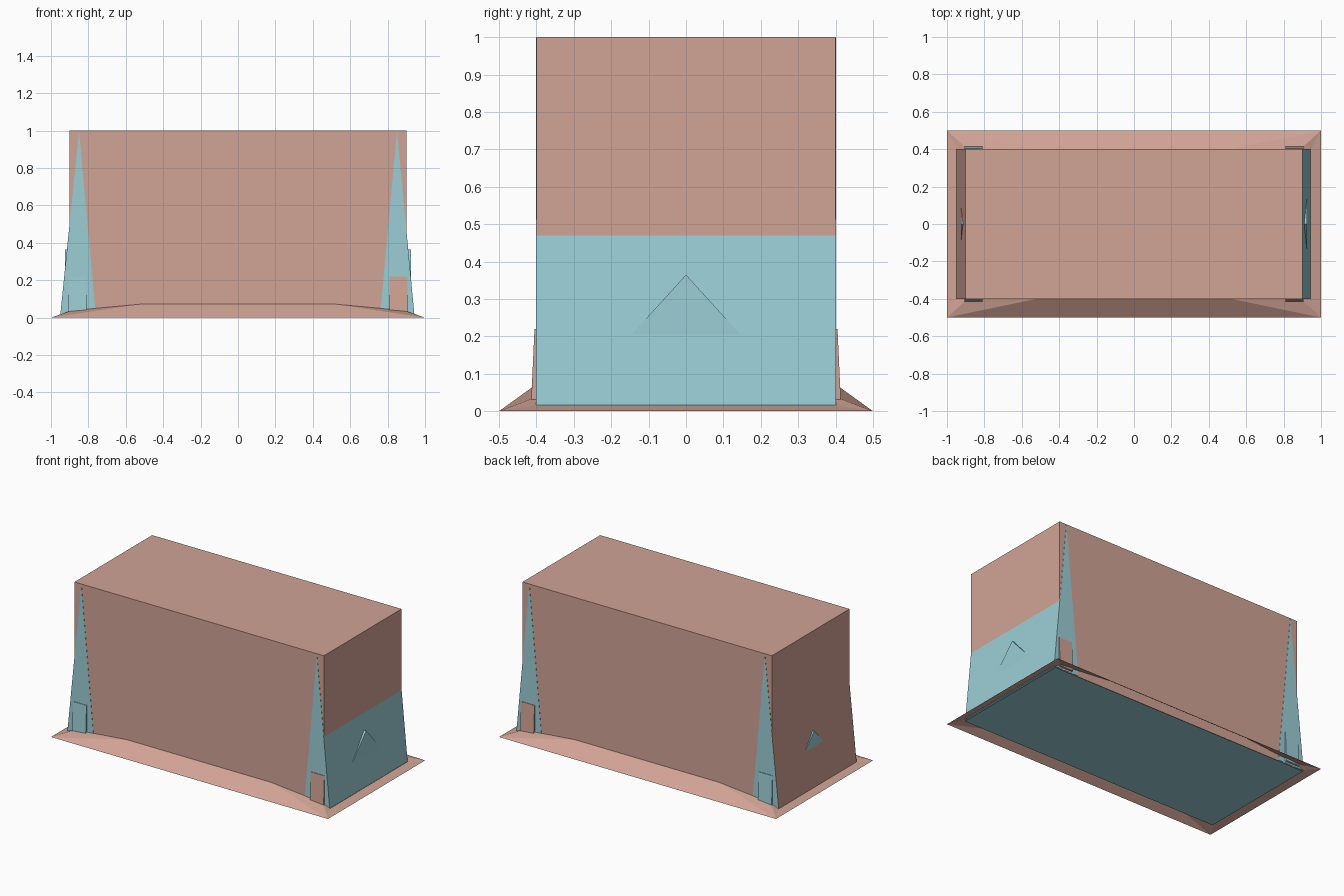
import bpy

if "Cube" in bpy.data.objects:
    bpy.data.objects.remove(bpy.data.objects["Cube"])


def material(name, rgb):
    m = bpy.data.materials.new(name)
    m.diffuse_color = (*rgb, 1)
    m.use_nodes = True
    m.node_tree.nodes["Principled BSDF"].inputs["Base Color"].default_value = m.diffuse_color
    return m


PINK = material("clay_pink", (0.64, 0.37, 0.30))
TEAL = material("pale_teal", (0.33, 0.62, 0.67))


def mesh_object(name, verts, faces, mat):
    me = bpy.data.meshes.new(name)
    me.from_pydata(verts, [], faces)
    me.materials.append(mat)
    ob = bpy.data.objects.new(name, me)
    bpy.context.collection.objects.link(ob)
    # outward facing normals
    bpy.context.view_layer.objects.active = ob
    ob.select_set(True)
    bpy.ops.object.mode_set(mode='EDIT')
    bpy.ops.mesh.select_all(action='SELECT')
    bpy.ops.mesh.normals_make_consistent(inside=False)
    bpy.ops.object.mode_set(mode='OBJECT')
    ob.select_set(False)
    return ob


def prism(name, profile, axis, a, b, mat):
    """Extrude a 2D profile along axis 0 (x) or 1 (y) from a to b."""
    n = len(profile)
    verts = []
    for t in (a, b):
        for u, z in profile:
            verts.append((t, u, z) if axis == 0 else (u, t, z))
    faces = [tuple(range(n)), tuple(range(n, 2 * n))]
    faces += [(i, (i + 1) % n, n + (i + 1) % n, n + i) for i in range(n)]
    return mesh_object(name, verts, faces, mat)


# main body
prism("body", [(-0.9, 0.01), (0.9, 0.01), (0.9, 1), (-0.9, 1)], 1, -0.4, 0.4, PINK)

# sloping skirt around the base
verts, faces = [], []
quarter = [(1, 0.5, 0), (0.945, 0.4, 0.016), (0.89, 0.4, 0.038), (0.52, 0.4, 0.072)]
index = {}
for sx in (1, -1):
    for sy in (1, -1):
        for k, (x, y, z) in enumerate(quarter):
            index[sx, sy, k] = len(verts)
            verts.append((sx * x, sy * y, z))
        c = [index[sx, sy, k] for k in range(4)]
        faces += [(c[0], c[1], c[2]), (c[0], c[2], c[3])]
for s in (1, -1):
    faces.append((index[s, 1, 0], index[s, 1, 1], index[s, -1, 1], index[s, -1, 0]))
    faces.append((index[1, s, 0], index[1, s, 3], index[-1, s, 3], index[-1, s, 0]))
mesh_object("skirt", verts, faces, PINK)

# floor seen from below
mesh_object("floor", [(-0.94, -0.41, 0.002), (0.94, -0.41, 0.002),
                      (0.94, 0.41, 0.002), (-0.94, 0.41, 0.002)], [(0, 1, 2, 3)], TEAL)

for s, side in ((1, "right"), (-1, "left")):
    # tapered end buttress running through the body
    edge = 0.943 if s > 0 else 0.95
    butt = prism(side + "_buttress",
                 [(s * 0.76, 0.015), (s * edge, 0.015), (s * 0.85, 0.999)],
                 1, -0.4015, 0.4015, TEAL)
    if s < 0:
        butt.data.materials.append(PINK)
        for p in butt.data.polygons:
            if p.normal.x < -0.5:
                p.material_index = 1
    # pointed vent hood
    prism(side + "_vent_hood", [(-0.15, 0.2), (0.15, 0.2), (0, 0.365)],
          0, s * 0.89, s * 0.925, TEAL)
    # corner feet
    for t, end in ((-1, "front"), (1, "back")):
        prism(side + "_" + end + "_foot",
              [(t * 0.39, 0.025), (t * 0.414, 0.025), (t * 0.405, 0.22), (t * 0.39, 0.22)],
              0, s * 0.81, s * 0.907, PINK if s > 0 else TEAL)
